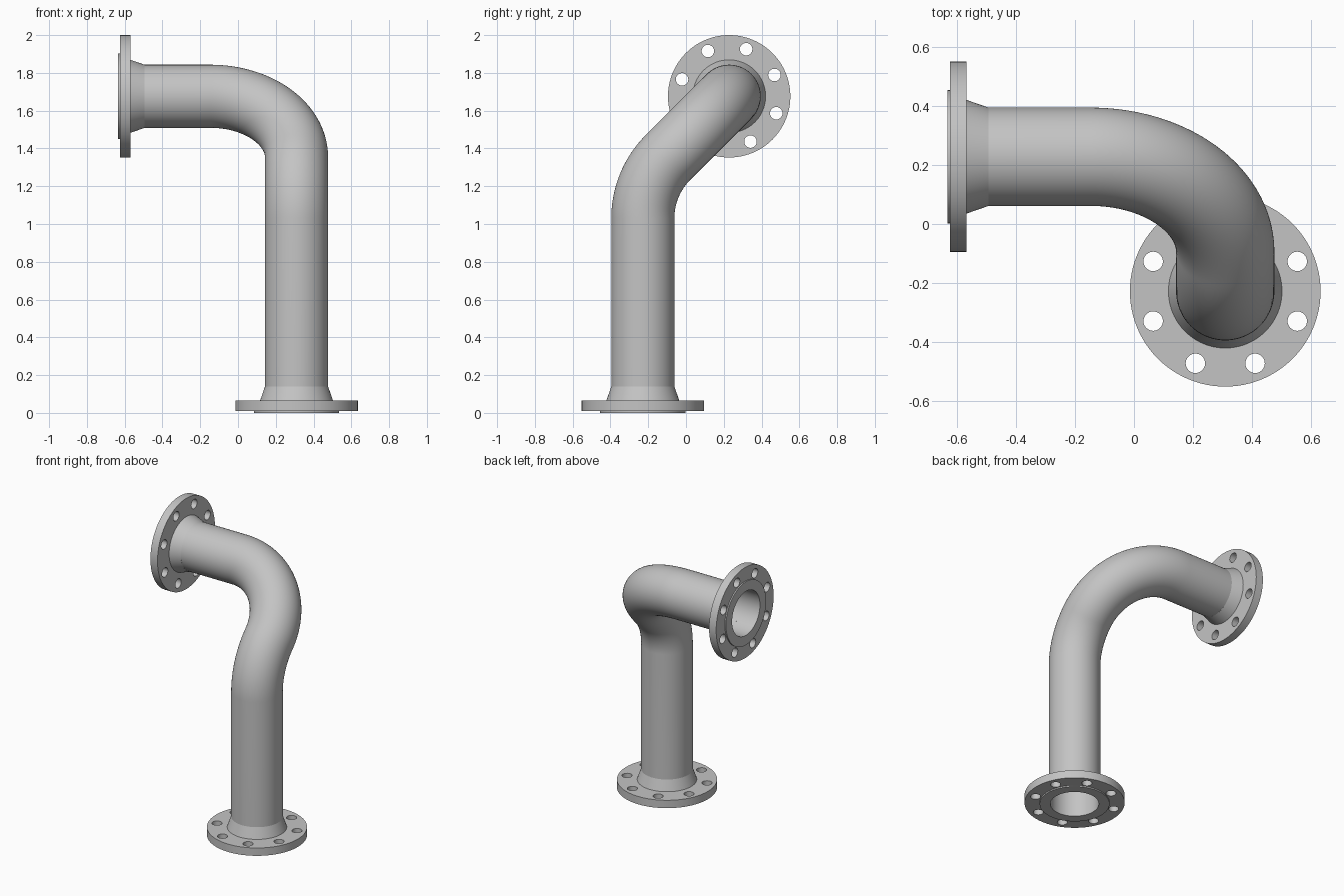
import bpy, bmesh
from math import radians, cos, sin, pi
from mathutils import Matrix, Vector

if "Cube" in bpy.data.objects:
    bpy.data.objects.remove(bpy.data.objects["Cube"])

PIPE_R, BORE_R, FLANGE_R = 0.167, 0.157, 0.324
BEND_R = 0.457                 # centreline radius of both elbows
NECK = 0.14                    # flange face to end of neck
SEGMENTS = 96

steel = bpy.data.materials.new("grey steel")
steel.use_nodes = True
grey = (0.55, 0.55, 0.55, 1)
steel.diffuse_color = grey
steel.node_tree.nodes["Principled BSDF"].inputs["Base Color"].default_value = grey


def add_object(name, bm):
    bmesh.ops.recalc_face_normals(bm, faces=bm.faces)
    mesh = bpy.data.meshes.new(name)
    bm.to_mesh(mesh)
    bm.free()
    mesh.materials.append(steel)
    obj = bpy.data.objects.new(name, mesh)
    bpy.context.collection.objects.link(obj)
    return obj


def activate(obj):
    bpy.ops.object.select_all(action='DESELECT')
    obj.select_set(True)
    bpy.context.view_layer.objects.active = obj


def ring_body(name, stations):
    """Closed hollow body skinned through (matrix, radius) circles."""
    bm = bmesh.new()
    rings = []
    for matrix, r in stations:
        angles = [2 * pi * i / SEGMENTS for i in range(SEGMENTS)]
        rings.append([bm.verts.new(matrix @ Vector((r * cos(a), r * sin(a), 0)))
                      for a in angles])
    for k, ring in enumerate(rings):
        after = rings[(k + 1) % len(rings)]
        for i in range(SEGMENTS):
            j = (i + 1) % SEGMENTS
            bm.faces.new((ring[i], ring[j], after[j], after[i]))
    return add_object(name, bm)


def smooth(obj):
    activate(obj)
    bpy.ops.object.shade_smooth_by_angle(angle=radians(30))


def lift(z):
    return Matrix.Translation((0, 0, z))


def flange(name, base, first_hole):
    # Raised sealing face, bolting plate and tapered welding neck
    profile = [(BORE_R, 0), (0.226, 0), (0.226, 0.009), (FLANGE_R, 0.009),
               (FLANGE_R, 0.065), (0.193, 0.065), (PIPE_R, NECK), (BORE_R, NECK)]
    obj = ring_body(name, [(base @ lift(z), r) for r, z in profile])

    # Eight bolt holes
    bm = bmesh.new()
    for k in range(8):
        a = radians(first_hole + 45 * k)
        spot = Matrix.Translation((0.265 * cos(a), 0.265 * sin(a), 0.04))
        bmesh.ops.create_cone(bm, cap_ends=True, segments=32, radius1=0.033,
                              radius2=0.033, depth=0.2, matrix=base @ spot)
    cutter = add_object("bolt_hole_cutter", bm)
    cutter.hide_render = True
    cut = obj.modifiers.new("bolt holes", 'BOOLEAN')
    cut.operation, cut.solver, cut.object = 'DIFFERENCE', 'EXACT', cutter
    activate(obj)
    bpy.ops.object.modifier_apply(modifier=cut.name)
    bpy.data.objects.remove(cutter)
    smooth(obj)


bottom = Matrix.Translation((0.31, -BEND_R / 2, 0))
top = Matrix.Translation((-0.634, BEND_R / 2, 1.676)) @ Matrix.Rotation(pi / 2, 4, 'Y')

flange("bottom_flange", bottom, 22.5)
flange("top_flange", top, 25.2)

# Pipe path: riser, 45 degree elbow, 90 degree elbow, horizontal run
path = [bottom @ lift(NECK), bottom @ lift(1.03)]


def elbow(toward, axis, angle, steps):
    start = path[-1].copy()
    centre = Matrix.Translation(start.translation + Vector(toward) * BEND_R)
    for s in range(1, steps + 1):
        turn = Matrix.Rotation(angle * s / steps, 4, Vector(axis))
        path.append(centre @ turn @ centre.inverted() @ start)


elbow((0, 1, 0), (-1, 0, 0), pi / 4, 20)
elbow((-1, 0, 0), (0, -1, 1), pi / 2, 40)
run = path[-1].translation.x - (top @ lift(NECK)).translation.x
path.append(path[-1] @ lift(run))

pipe = ring_body("pipe", [(m, PIPE_R) for m in path]
                 + [(m, BORE_R) for m in reversed(path)])
smooth(pipe)
